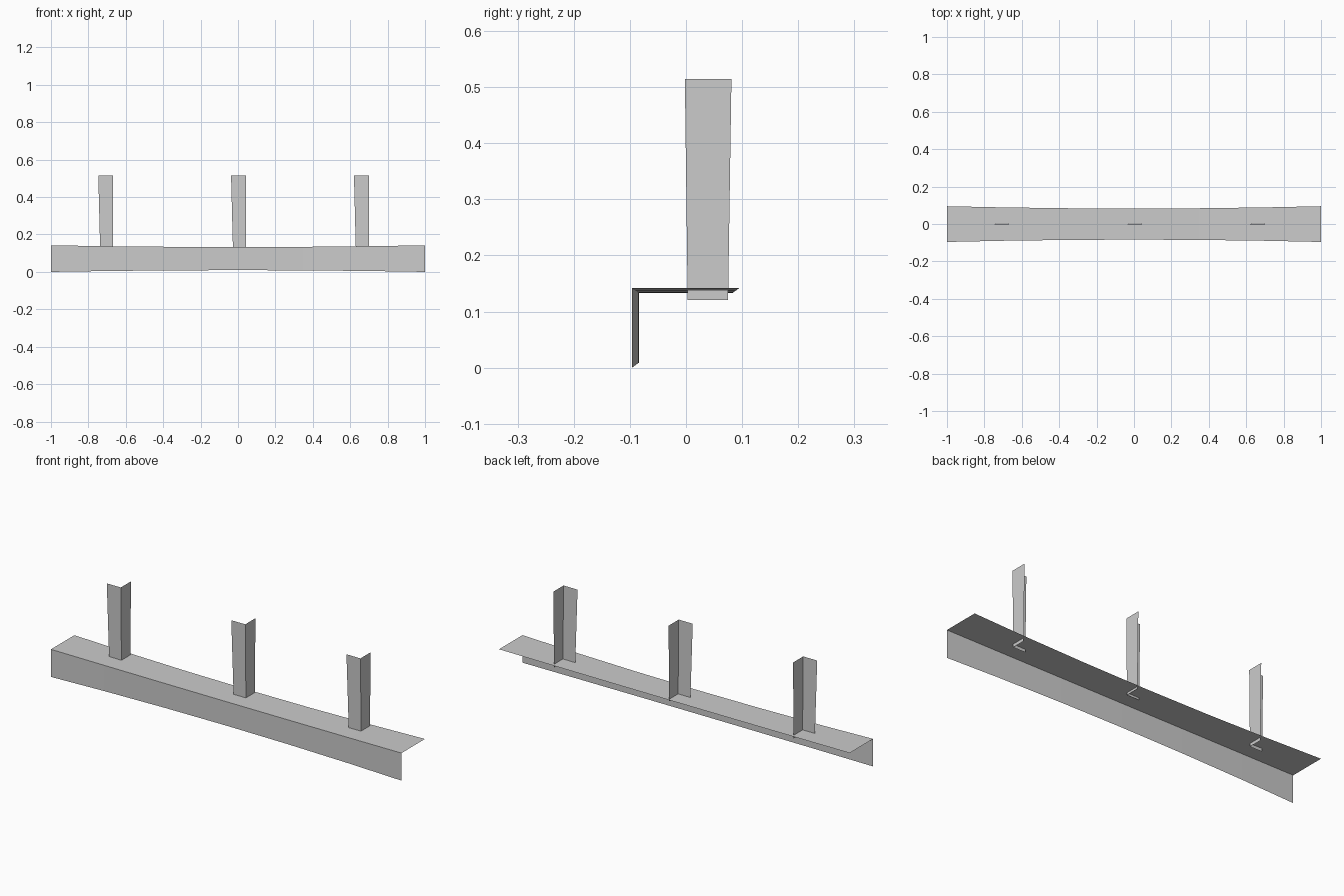
import bpy

cube = bpy.data.objects.get("Cube")
if cube:
    bpy.data.objects.remove(cube, do_unlink=True)

# Single weathered-steel colour
steel = bpy.data.materials.new("grey steel")
steel.use_nodes = True
GREY = (0.6, 0.6, 0.6, 1)
steel.diffuse_color = GREY
steel.node_tree.nodes["Principled BSDF"].inputs["Base Color"].default_value = GREY


def loft(name, sections):
    """Skin a thin sheet through matching open sections."""
    n = len(sections[0])
    verts = [p for s in sections for p in s]
    faces = [(i * n + j, (i + 1) * n + j, (i + 1) * n + j + 1, i * n + j + 1)
             for i in range(len(sections) - 1) for j in range(n - 1)]
    mesh = bpy.data.meshes.new(name)
    mesh.from_pydata(verts, [], faces)
    mesh.materials.append(steel)
    obj = bpy.data.objects.new(name, mesh)
    bpy.context.collection.objects.link(obj)
    return obj


# Angle-section rail, slimmer towards the middle
def rail_section(x):
    s = 1 - 0.13 * (1 - x * x)
    front, back = -0.096 * s, 0.095 * s
    low, top = 0.071 - 0.071 * s, 0.071 + 0.071 * s
    return [(x, front, low), (x, front, top), (x, back, top)]


loft("rail", [rail_section(x) for x in (-1, -0.7, -0.35, 0, 0.35, 0.7, 1)])


# Angle-section posts, flaring slightly upwards and poking through the rail
def post_section(x, z, width, y, depth):
    return [(x, y + depth, z), (x, y, z), (x - width, y, z)]


for name, x in (("right_post", -0.667), ("middle_post", 0.043), ("left_post", 0.7)):
    loft(name, [post_section(x, 0.121, 0.07, 0.003, 0.072),
                post_section(x, 0.514, 0.08, -0.002, 0.083)])
